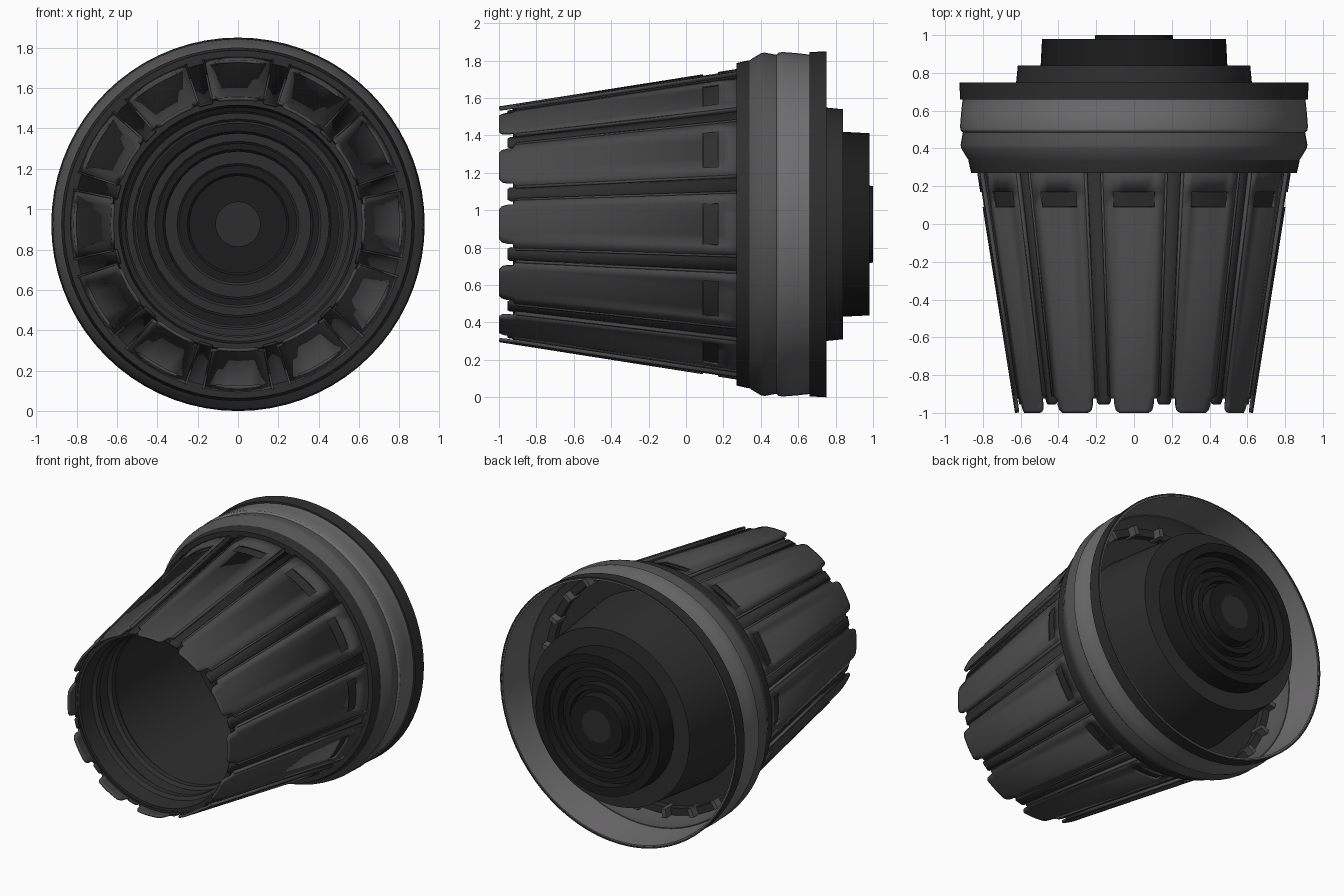
import bpy, math
from mathutils import Vector

if "Cube" in bpy.data.objects:
    bpy.data.objects.remove(bpy.data.objects["Cube"])

CZ = 0.925   # height of the nozzle axis, which runs along y
N = 12       # petals around the nozzle


def material(name, v):
    m = bpy.data.materials.new(name)
    m.diffuse_color = (v, v * 0.97, v, 1)
    m.use_nodes = True
    m.node_tree.nodes["Principled BSDF"].inputs["Base Color"].default_value = m.diffuse_color
    return m


LIGHT = material("light_grey", 0.16)
MID = material("mid_grey", 0.09)
PETAL = material("petal_grey", 0.065)
DARK = material("dark_grey", 0.028)
BLACK = material("black", 0.012)


def polar(r, y, a):
    return (r * math.sin(a), y, CZ + r * math.cos(a))


def make(name, verts, faces, mat, thickness=0.0, angle=30):
    me = bpy.data.meshes.new(name)
    me.from_pydata(verts, [], faces)
    me.materials.append(mat)
    ob = bpy.data.objects.new(name, me)
    bpy.context.collection.objects.link(ob)
    if thickness:
        mod = ob.modifiers.new("thickness", 'SOLIDIFY')
        mod.thickness = thickness
        mod.offset = -1
    bpy.ops.object.select_all(action='DESELECT')
    ob.select_set(True)
    bpy.context.view_layer.objects.active = ob
    bpy.ops.object.shade_smooth_by_angle(angle=math.radians(angle))
    return ob


def lathe(name, profile, mat, segs=72, closed=True):
    """Spin (y, r) points around the nozzle axis."""
    verts = [polar(r, y, 2 * math.pi * j / segs) for y, r in profile for j in range(segs)]
    n = len(profile)
    faces = []
    for i in range(n if closed else n - 1):
        k = (i + 1) % n
        for j in range(segs):
            l = (j + 1) % segs
            faces.append((i * segs + j, i * segs + l, k * segs + l, k * segs + j))
    if not closed:
        if profile[0][1] > 0:
            faces.append(tuple(reversed(range(segs))) [::-1])
        faces.append(tuple(range((n - 1) * segs, n * segs))[::-1])
    return make(name, verts, faces, mat)


def petal_r(y):
    return 0.63 + (y + 1) * 0.2 / 1.27


def plates(name, rows, cols, centre, drop, thickness, mat, hole_row=None):
    """Twelve curved plates; rows are (y, half angle in degrees)."""
    verts, faces = [], []
    nc = len(cols)
    for p in range(N):
        base = len(verts)
        mid = 2 * math.pi * p / N + math.radians(centre)
        for y, half in rows:
            for c in cols:
                verts.append(polar(petal_r(y) - drop, y, mid + math.radians(half * c)))
        for i in range(len(rows) - 1):
            for j in range(nc - 1):
                if i == hole_row and 0 < j < nc - 2:
                    continue
                q = base + i * nc + j
                faces.append((q, q + 1, q + nc + 1, q + nc))
    return make(name, verts, faces, mat, thickness)


# Outer petals with rounded tips and a slot near the root
plates("outer_petals",
       [(-1, 7.2), (-0.985, 8.8), (-0.96, 9.4), (-0.925, 9.6), (-0.912, 11.7),
        (0.09, 11.7), (0.17, 11.7), (0.30, 11.7)],
       [-1, -0.67, -0.33, 0, 0.33, 0.67, 1], 0, 0.0, 0.016, PETAL, hole_row=5)

# Narrow raised rails along both sides of every gap
for side, c in (("left", -11.9), ("right", 11.9)):
    plates("petal_rail_" + side, [(-0.91, 0.45), (0.28, 0.4)], [-1, 1], c,
           -0.004, 0.02, PETAL)

# Seal strips between the petals
plates("seal_strips", [(-0.955, 2.6), (-0.94, 3.4), (0.29, 3.6)], [-1, 0, 1], 15,
       0.016, 0.012, DARK)

# Cone beneath the petals, which also forms the floor of the slots
lathe("under_cone", [(-0.925, petal_r(-0.925) - 0.02), (0.3, petal_r(0.3) - 0.02),
                     (0.3, petal_r(0.3) - 0.035), (-0.925, petal_r(-0.925) - 0.035)], DARK)

# Inner liner with ribs close to the mouth
lathe("inner_liner", [(-0.92, 0.608), (0.3, 0.66), (0.3, 0.56), (-0.56, 0.565),
                      (-0.58, 0.55), (-0.62, 0.55), (-0.64, 0.57), (-0.72, 0.572),
                      (-0.74, 0.558), (-0.78, 0.558), (-0.80, 0.58), (-0.92, 0.59)], DARK)

# Collar at the petal roots
lathe("root_ring", [(0.27, 0.80), (0.27, 0.862), (0.33, 0.876), (0.345, 0.876),
                    (0.345, 0.80)], DARK)
lathe("collar_front", [(0.335, 0.872), (0.35, 0.884), (0.40, 0.914), (0.42, 0.918),
                       (0.485, 0.906), (0.49, 0.906), (0.49, 0.88), (0.42, 0.88),
                       (0.345, 0.85)], MID)
lathe("collar_rear", [(0.48, 0.902), (0.495, 0.917), (0.515, 0.921), (0.58, 0.916),
                      (0.665, 0.907), (0.748, 0.914), (0.748, 0.905), (0.66, 0.898),
                      (0.48, 0.885)], LIGHT)
lathe("rim_band", [(0.66, 0.908), (0.66, 0.92), (0.75, 0.925), (0.75, 0.914)], DARK)

# Bulkhead closing the space between collar and core
lathe("bulkhead", [(0.28, 0.64), (0.28, 0.82), (0.30, 0.82), (0.30, 0.64)], DARK)

# Core housing: tapered drum with a stepped rear hub
lathe("core_housing", [(0.29, 0.56), (0.29, 0.67), (0.84, 0.615), (0.84, 0.48),
                       (0.80, 0.48), (0.80, 0.50), (0.31, 0.50), (0.31, 0.56)], DARK)
lathe("rear_hub", [(0.82, 0.48), (0.825, 0.495), (0.98, 0.487), (0.98, 0.425), (0.92, 0.42),
                   (0.92, 0.375), (0.96, 0.37), (0.96, 0.325), (0.91, 0.32),
                   (0.91, 0.275), (0.96, 0.27), (0.96, 0.235), (0.93, 0.23),
                   (0.93, 0.21), (1.0, 0.205), (1.0, 0.11), (0.88, 0.11), (0.88, 0.24),
                   (0.82, 0.24)], BLACK, segs=36)
lathe("hub_cap", [(0.97, 0.12), (1.0, 0.12)], DARK, segs=36, closed=False)

# Stepped rings narrowing down the bore
steps = [(0.30, 0.58, 0.51), (0.40, 0.51, 0.45), (0.50, 0.45, 0.40),
         (0.60, 0.40, 0.36), (0.68, 0.36, 0.29), (0.76, 0.29, 0.24)]
for k, (y, ro, ri) in enumerate(steps):
    lathe(f"bore_ring_{k + 1}", [(y, ri + 0.012), (y, ro), (y + 0.11, ro),
                                 (y + 0.11, ri), (y + 0.012, ri)],
          DARK if k % 2 == 0 else BLACK, segs=36)

# Small brackets on the bulkhead
verts, faces = [], []
for k in range(2 * N):
    a0 = 2 * math.pi * (k + 0.5) / (2 * N)
    b = len(verts)
    for y in (0.29, 0.40):
        for r in (0.79, 0.85):
            for d in (-0.02, 0.02):
                verts.append(polar(r, y, a0 + d))
    faces += [tuple(b + i for i in f) for f in
              ((0, 1, 5, 4), (2, 6, 7, 3), (0, 4, 6, 2), (1, 3, 7, 5), (4, 5, 7, 6), (0, 2, 3, 1))]
make("brackets", verts, faces, MID)
